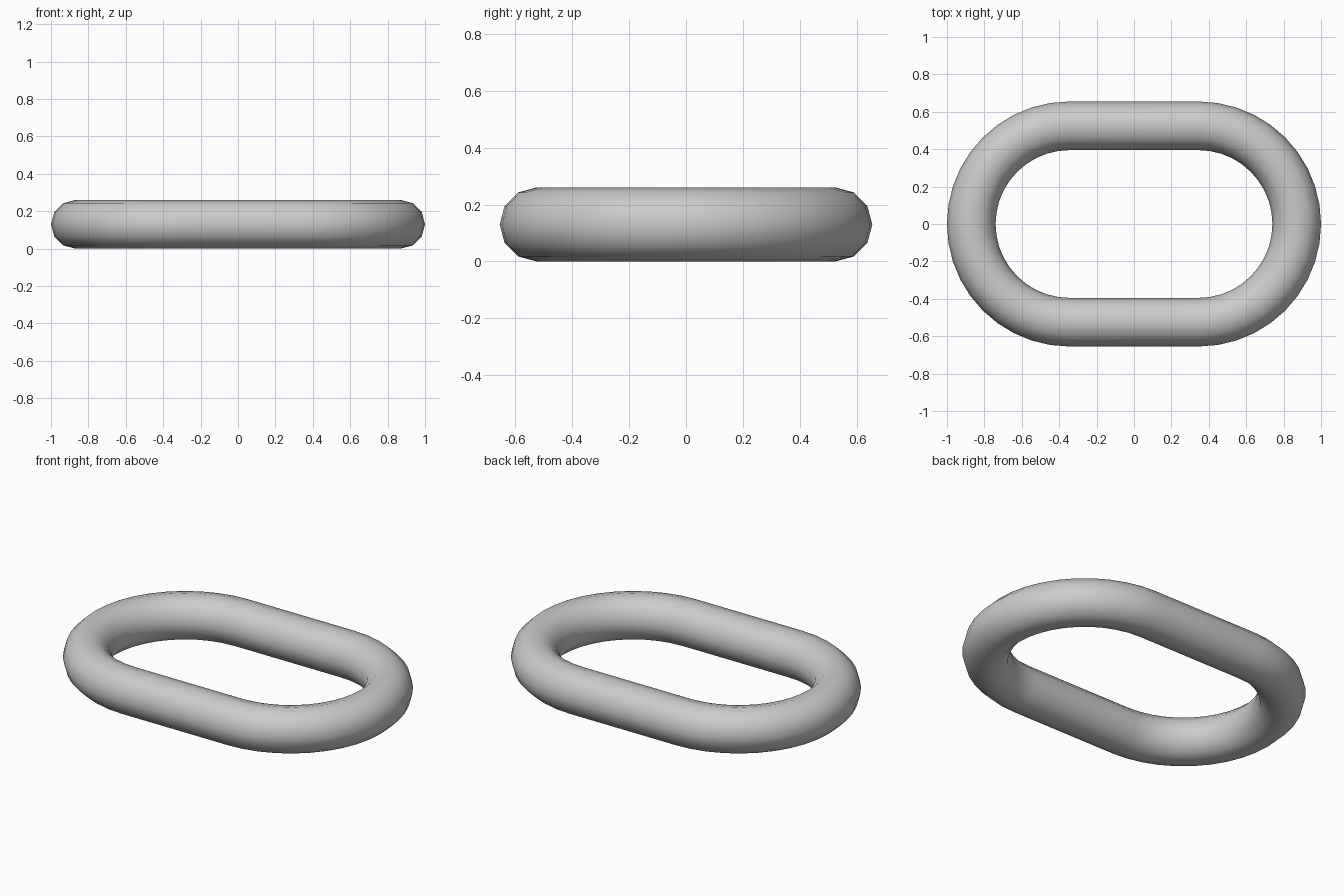
import bpy, bmesh
from math import sin, cos, pi

if "Cube" in bpy.data.objects:
    bpy.data.objects.remove(bpy.data.objects["Cube"])

HALF_STRAIGHT = 0.345   # centre of each end arc in x
BEND = 0.525            # bend radius of the tube's centre line
TUBE = 0.13             # tube radius
SIDES, ARC = 12, 20     # tube sides, segments per end arc

# Centre line: two half circles joined by straight runs
stations = []
for side, start in ((1, -pi / 2), (-1, pi / 2)):
    for i in range(ARC + 1):
        stations.append((side * HALF_STRAIGHT, start + pi * i / ARC))

# Sweep a round section along the closed centre line
bm = bmesh.new()
rings = []
for cx, a in stations:
    ring = []
    for j in range(SIDES):
        t = 2 * pi * j / SIDES
        r = BEND + TUBE * cos(t)
        ring.append(bm.verts.new((cx + r * cos(a), r * sin(a), TUBE + TUBE * sin(t))))
    rings.append(ring)
for i, ring in enumerate(rings):
    nxt = rings[(i + 1) % len(rings)]
    for j in range(SIDES):
        k = (j + 1) % SIDES
        bm.faces.new((ring[j], nxt[j], nxt[k], ring[k]))
bmesh.ops.recalc_face_normals(bm, faces=bm.faces)
for f in bm.faces:
    f.smooth = True

# Chain link object
mesh = bpy.data.meshes.new("chain_link")
bm.to_mesh(mesh)
bm.free()
link = bpy.data.objects.new("chain_link", mesh)
bpy.context.collection.objects.link(link)
